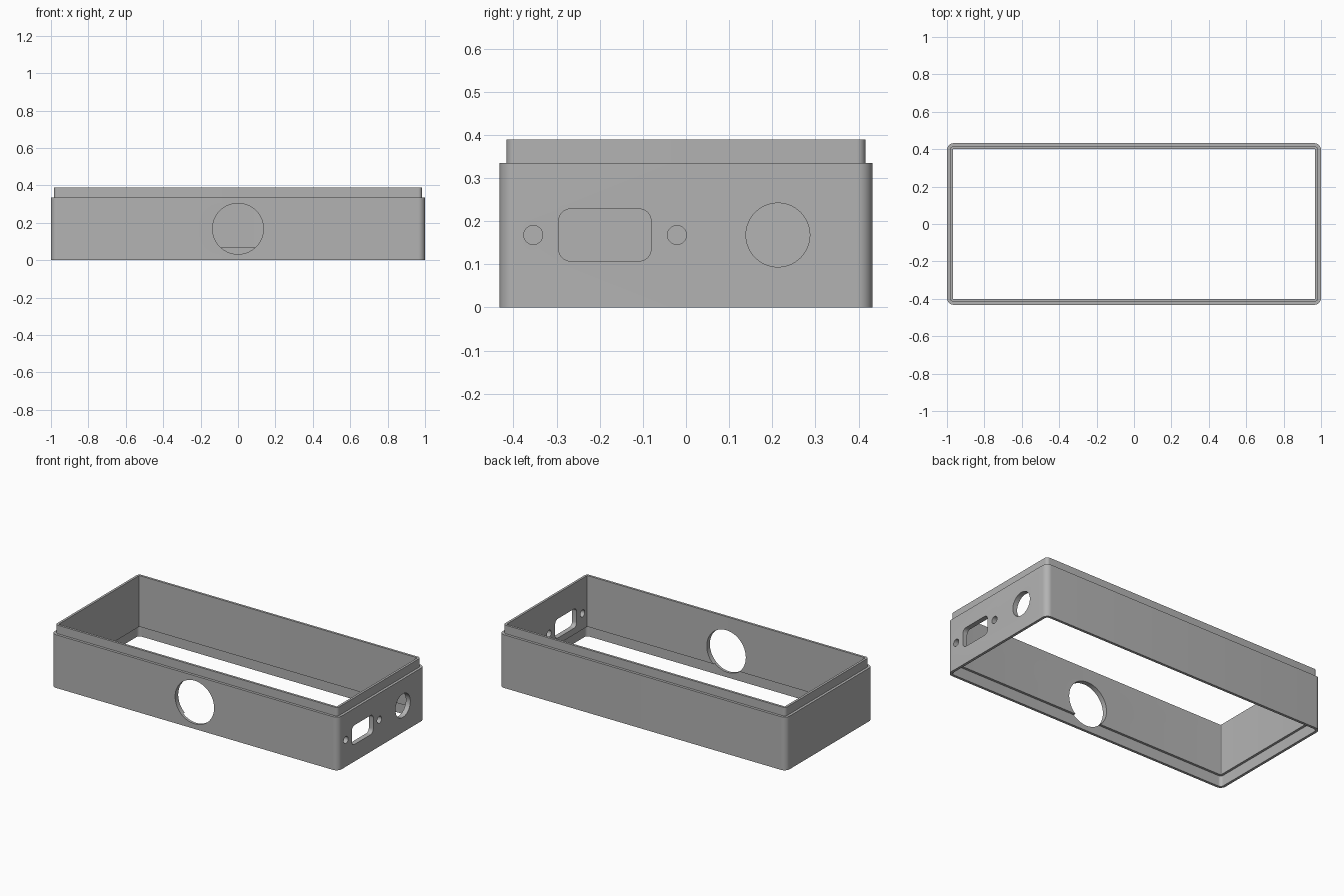
import bpy, bmesh, math

if "Cube" in bpy.data.objects:
    bpy.data.objects.remove(bpy.data.objects["Cube"])

HX, HY, R = 1.0, 0.432, 0.036      # outer half sizes and corner radius
LIP, WALL = 0.0163, 0.031          # lip inset and wall thickness
SHOULDER, TOP, STEP = 0.335, 0.389, 0.067
MID = 0.168                        # height of the hole centres

grey = bpy.data.materials.new("mid grey")
grey.diffuse_color = (0.45, 0.45, 0.45, 1)
grey.use_nodes = True
grey.node_tree.nodes["Principled BSDF"].inputs["Base Color"].default_value = grey.diffuse_color


def rounded(hx, hy, r, seg=10):
    """Outline of a rounded rectangle, or a circle when hx = hy = r."""
    pts = []
    for q, (sx, sy) in enumerate([(1, 1), (-1, 1), (-1, -1), (1, -1)]):
        for i in range(seg + 1):
            a = math.radians(90) * (q + i / seg)
            pts.append((sx * (hx - r) + r * math.cos(a),
                        sy * (hy - r) + r * math.sin(a)))
    return pts


def loft(name, rings, closed):
    bm = bmesh.new()
    loops = [[bm.verts.new(p) for p in ring] for ring in rings]
    n = len(loops[0])
    pairs = list(zip(loops, loops[1:]))
    if closed:
        pairs.append((loops[-1], loops[0]))
    else:
        bm.faces.new(loops[0])
        bm.faces.new(loops[-1])
    for a, b in pairs:
        for i in range(n):
            j = (i + 1) % n
            bm.faces.new((a[i], a[j], b[j], b[i]))
    bmesh.ops.remove_doubles(bm, verts=bm.verts, dist=1e-5)
    bmesh.ops.recalc_face_normals(bm, faces=bm.faces)
    me = bpy.data.meshes.new(name)
    bm.to_mesh(me)
    bm.free()
    me.materials.append(grey)
    ob = bpy.data.objects.new(name, me)
    bpy.context.collection.objects.link(ob)
    return ob


# Frame: wall section (inset, height) swept round the rounded rectangle
section = [(0, 0), (0, SHOULDER), (LIP, SHOULDER), (LIP, TOP),
           (WALL, TOP), (WALL, STEP), (LIP, STEP), (LIP, 0)]
frame = loft("enclosure_frame",
             [[(x, y, z) for x, y in rounded(HX - d, HY - d, R - d)]
              for d, z in section], True)


def cut(name, side, u, hu, hz, r, seg):
    """Cut an outline through the front or the right wall."""
    outline = rounded(hu, hz, r, seg)
    if side == "front":
        rings = [[(u + a, y, MID + b) for a, b in outline] for y in (-0.5, -0.35)]
    else:
        rings = [[(x, u + a, MID + b) for a, b in outline] for x in (0.9, 1.1)]
    cutter = loft(name, rings, False)
    cutter.hide_render = True
    mod = frame.modifiers.new(name, 'BOOLEAN')
    mod.operation, mod.solver, mod.object = 'DIFFERENCE', 'EXACT', cutter
    bpy.context.view_layer.objects.active = frame
    bpy.ops.object.modifier_apply(modifier=name)
    bpy.data.objects.remove(cutter)


# Front round opening
cut("front_opening", "front", 0, 0.136, 0.136, 0.136, 16)
# Right side: connector slot, its two screw holes, round socket hole
cut("connector_slot", "right", -0.188, 0.107, 0.0605, 0.028, 8)
cut("screw_hole_a", "right", -0.354, 0.022, 0.022, 0.022, 8)
cut("screw_hole_b", "right", -0.021, 0.022, 0.022, 0.022, 8)
cut("socket_hole", "right", 0.213, 0.074, 0.074, 0.074, 14)

# Smooth curves, sharp edges
bpy.ops.object.select_all(action='DESELECT')
frame.select_set(True)
bpy.context.view_layer.objects.active = frame
bpy.ops.object.shade_smooth_by_angle(angle=math.radians(30))
